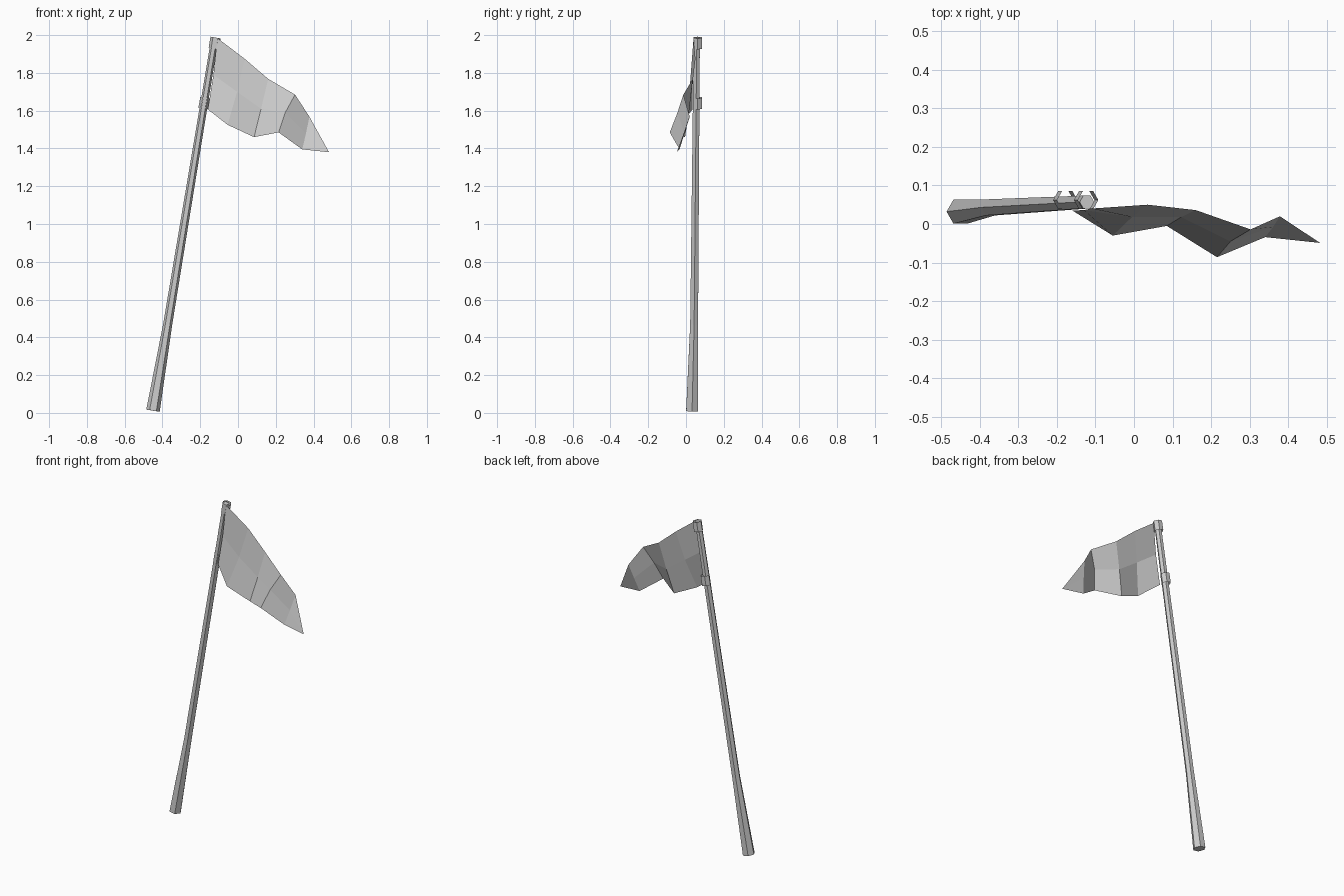
import bpy, bmesh, math
from mathutils import Vector

if "Cube" in bpy.data.objects:
    bpy.data.objects.remove(bpy.data.objects["Cube"])


def finish(name, bm):
    me = bpy.data.meshes.new(name)
    bm.to_mesh(me)
    bm.free()
    ob = bpy.data.objects.new(name, me)
    bpy.context.collection.objects.link(ob)
    return ob


def lofted_tube(name, stations, caps=True, stretch=1.0):
    """Six-sided tube through (centre, radius) stations, rings square to the leaning pole."""
    bm = bmesh.new()
    axis = (Vector(stations[-1][0]) - Vector(stations[0][0])).normalized()
    v = axis.cross(Vector((1, 0, 0))).normalized()
    u = v.cross(axis)
    rings = []
    for c, r in stations:
        rings.append([bm.verts.new(Vector(c) + u * r * math.cos(i * math.pi / 3)
                                   + v * r * stretch * math.sin(i * math.pi / 3))
                      for i in range(6)])
    for a, b in zip(rings, rings[1:]):
        for i in range(6):
            j = (i + 1) % 6
            bm.faces.new((a[i], a[j], b[j], b[i]))
    if caps:
        bm.faces.new(rings[0][::-1])
        bm.faces.new(rings[-1])
    bmesh.ops.recalc_face_normals(bm, faces=bm.faces)
    return finish(name, bm)


# Leaning tapered pole
lofted_tube("pole", [((-0.450, 0.032, 0.012), 0.036),
                     ((-0.372, 0.043, 0.47), 0.024),
                     ((-0.122, 0.057, 1.985), 0.019)])

# Cloth loops tying the flag to the pole
for name, x, z in (("upper_loop", -0.124, 1.958), ("lower_loop", -0.178, 1.64)):
    lofted_tube(name, [((x - 0.005, 0.062, z - 0.029), 0.027),
                       ((x + 0.005, 0.062, z + 0.029), 0.027)], False, 1.0)

# Waving flag: top, middle and bottom point of each column, ending in a tip
columns = [
    ((-0.110, 0.040, 1.985), (-0.130, 0.036, 1.79), (-0.160, 0.035, 1.607)),
    ((0.035, 0.050, 1.875), (-0.005, 0.018, 1.70), (-0.055, -0.030, 1.525)),
    ((0.160, 0.036, 1.768), (0.122, 0.018, 1.61), (0.085, -0.005, 1.460)),
    ((0.302, -0.014, 1.685), (0.250, -0.045, 1.59), (0.215, -0.086, 1.485)),
    ((0.378, 0.020, 1.568), (0.360, -0.008, 1.48), (0.340, -0.034, 1.395)),
]
bm = bmesh.new()
grid = [[bm.verts.new(p) for p in col] for col in columns]
for a, b in zip(grid, grid[1:]):
    for i in range(2):
        bm.faces.new((a[i], a[i + 1], b[i + 1], b[i]))
tip = bm.verts.new((0.482, -0.049, 1.38))
for i in range(2):
    bm.faces.new((grid[-1][i], grid[-1][i + 1], tip))
finish("flag", bm)
